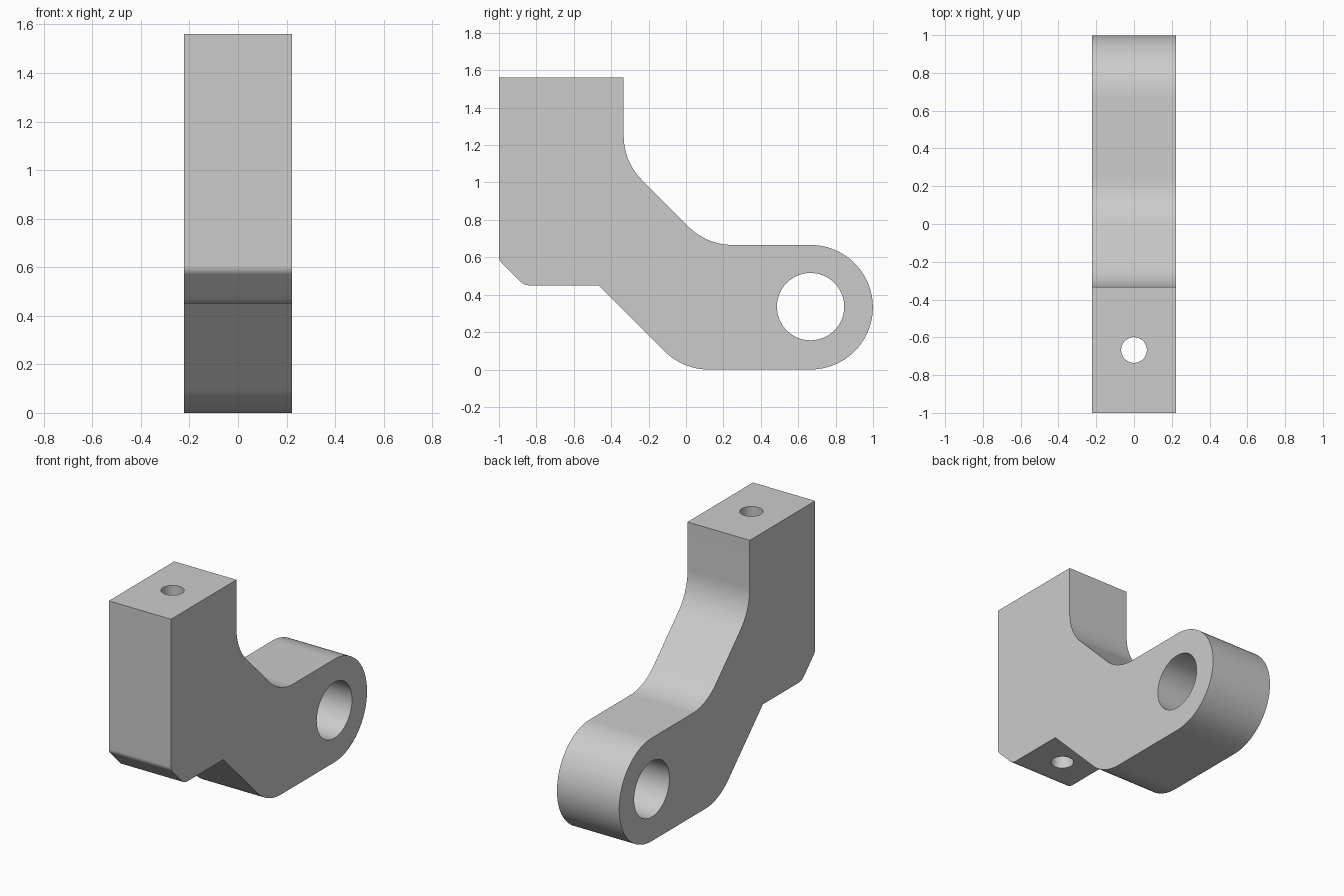
import bpy, bmesh, math
from mathutils import Vector

if "Cube" in bpy.data.objects:
    bpy.data.objects.remove(bpy.data.objects["Cube"])

HALF_WIDTH = 0.222
R = 0.333  # shared radius of the bends and the rounded end

# One plain grey
grey = bpy.data.materials.new("plain_grey")
grey.use_nodes = True
colour = (0.6, 0.6, 0.6, 1)
grey.diffuse_color = colour
grey.node_tree.nodes["Principled BSDF"].inputs["Base Color"].default_value = colour


def fillet(prev, corner, nxt, radius, steps=16):
    """Points of the arc that rounds a corner."""
    a, b = (prev - corner).normalized(), (nxt - corner).normalized()
    half = a.angle(b) / 2
    reach = radius / math.tan(half)
    start, end = corner + a * reach, corner + b * reach
    centre = corner + (a + b).normalized() * (radius / math.sin(half))
    u, v = start - centre, end - centre
    sweep = u.angle(v)
    return [centre + (u * math.sin(sweep * (1 - i / steps)) + v * math.sin(sweep * i / steps))
            / math.sin(sweep) for i in range(steps + 1)]


def cut_hole(body, name, radius, depth, location, rotation):
    bpy.ops.mesh.primitive_cylinder_add(vertices=64, radius=radius, depth=depth,
                                        location=location, rotation=rotation)
    cutter = bpy.context.object
    cutter.name = name
    cutter.hide_render = True
    cutter.data.materials.append(grey)
    mod = body.modifiers.new(name, 'BOOLEAN')
    mod.operation, mod.solver, mod.object = 'DIFFERENCE', 'EXACT', cutter
    bpy.context.view_layer.objects.active = body
    bpy.ops.object.modifier_apply(modifier=name)
    bpy.data.objects.remove(cutter)


# Side profile as (y, z, corner radius)
corners = [(-1, 1.56, 0), (-1, 0.585, 0.05), (-0.865, 0.45, 0.07), (-0.467, 0.45, 0),
           (-0.017, 0, R), (2 * R, 0, 0), (2 * R, 2 * R, 0), (0.111, 2 * R, R),
           (-R, 1.111, R), (-R, 1.56, 0)]
points = [Vector(c[:2]) for c in corners]
profile = []
for i, (y, z, radius) in enumerate(corners):
    if radius:
        profile += fillet(points[i - 1], points[i], points[(i + 1) % len(points)], radius)
    else:
        profile.append(points[i])
    if i == 5:  # rounded end around the pivot
        for k in range(1, 48):
            t = math.pi * k / 48
            profile.append(Vector((2 * R + R * math.sin(t), R - R * math.cos(t))))

# Bracket body: profile extruded across the width
bm = bmesh.new()
face = bm.faces.new([bm.verts.new((-HALF_WIDTH, p.x, p.y)) for p in profile])
side = bmesh.ops.extrude_face_region(bm, geom=[face])["geom"]
bmesh.ops.translate(bm, vec=(2 * HALF_WIDTH, 0, 0),
                    verts=[g for g in side if isinstance(g, bmesh.types.BMVert)])
bmesh.ops.recalc_face_normals(bm, faces=bm.faces)
mesh = bpy.data.meshes.new("bracket_arm")
bm.to_mesh(mesh)
bm.free()
arm = bpy.data.objects.new("bracket_arm", mesh)
bpy.context.collection.objects.link(arm)
mesh.materials.append(grey)

# Pivot hole across the arm and bolt hole down through the block
cut_hole(arm, "pivot_hole", 0.18, 1, (0, 2 * R, 0.336), (0, math.pi / 2, 0))
cut_hole(arm, "bolt_hole", 0.068, 3, (0, -0.667, 1), (0, 0, 0))

bpy.ops.object.select_all(action='DESELECT')
arm.select_set(True)
bpy.context.view_layer.objects.active = arm
bpy.ops.object.shade_smooth_by_angle(angle=math.radians(30))
